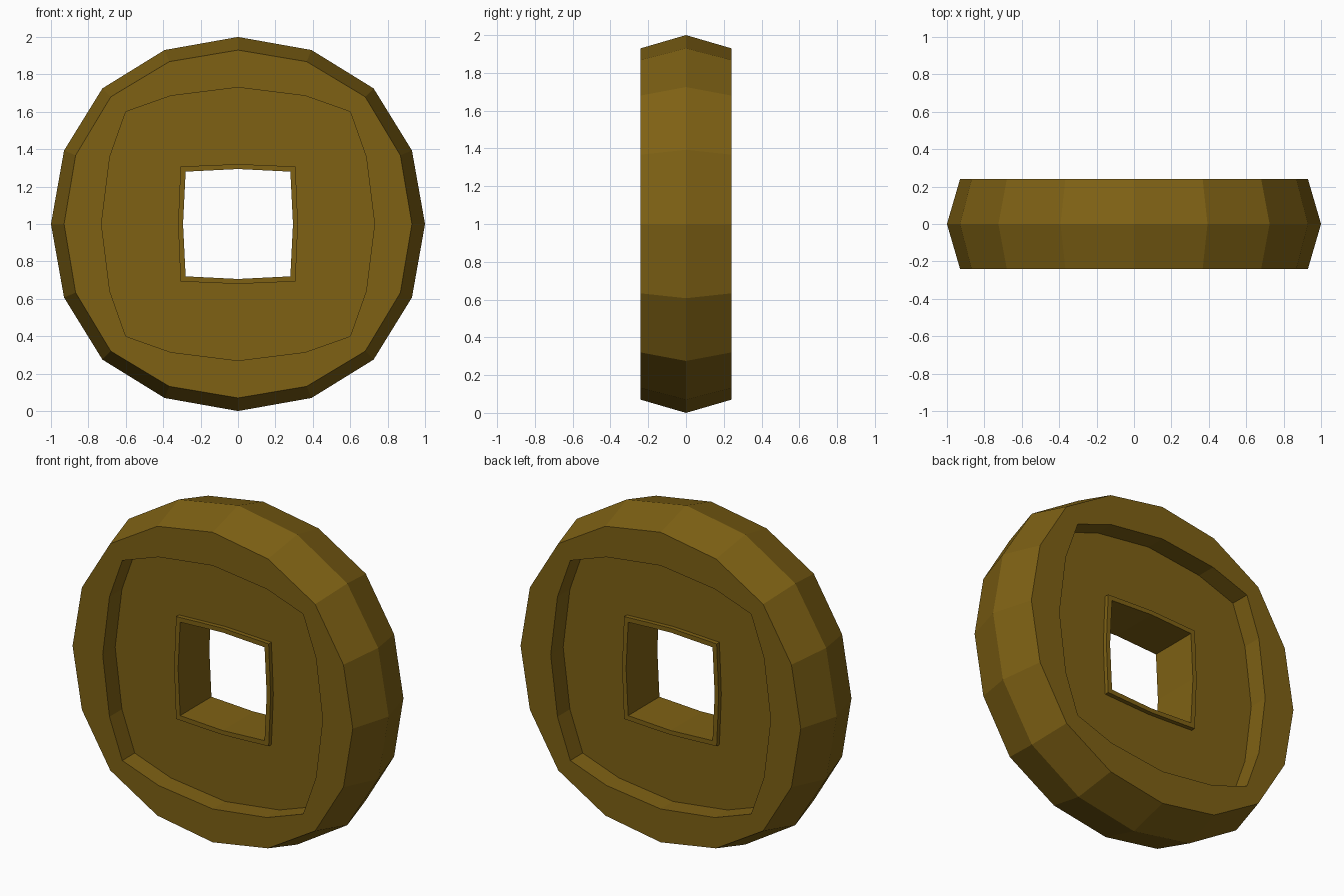
import bpy, bmesh

if "Cube" in bpy.data.objects:
    bpy.data.objects.remove(bpy.data.objects["Cube"])

# Each loop is one eighth of a rounded-square ring: top point, mid point, diagonal; plus half depth
OUTER_MID = (1.0, 0.393, 0.93, 0.725, 0.0)
HALF = [
    (0.93, 0.367, 0.868, 0.68, 0.24),     # outer face edge
    (0.73, 0.36, 0.685, 0.60, 0.24),      # rim inner edge
    (0.73, 0.36, 0.685, 0.60, 0.122),     # recess floor edge
    (0.32, 0.153, 0.314, 0.307, 0.122),   # foot of hole ridge
    (0.32, 0.153, 0.314, 0.307, 0.148),   # top of hole ridge
    (0.294, 0.139, 0.287, 0.28, 0.148),   # hole edge
]


def add_ring(bm, a, b, c, d, y):
    pts = [(0, a), (b, c), (d, d), (c, b)]
    verts = []
    for _ in range(4):
        verts += [bm.verts.new((x, y, z + 1.0)) for x, z in pts]
        pts = [(z, -x) for x, z in pts]
    return verts


bm = bmesh.new()
# Front half outward-in, then back half inward-out, closed around the hole
rings = [add_ring(bm, *OUTER_MID)]
rings += [add_ring(bm, *p[:4], -p[4]) for p in HALF]
rings += [add_ring(bm, *p[:4], p[4]) for p in reversed(HALF)]
for i, r in enumerate(rings):
    s = rings[(i + 1) % len(rings)]
    for j in range(16):
        k = (j + 1) % 16
        bm.faces.new((r[j], r[k], s[k], s[j]))
bmesh.ops.recalc_face_normals(bm, faces=bm.faces)

mesh = bpy.data.meshes.new("square_holed_coin")
bm.to_mesh(mesh)
bm.free()
coin = bpy.data.objects.new("square_holed_coin", mesh)
bpy.context.collection.objects.link(coin)

# Dark gold
gold = bpy.data.materials.new("dark_gold")
gold.diffuse_color = (0.21, 0.12, 0.007, 1)
gold.use_nodes = True
gold.node_tree.nodes["Principled BSDF"].inputs["Base Color"].default_value = gold.diffuse_color
mesh.materials.append(gold)
